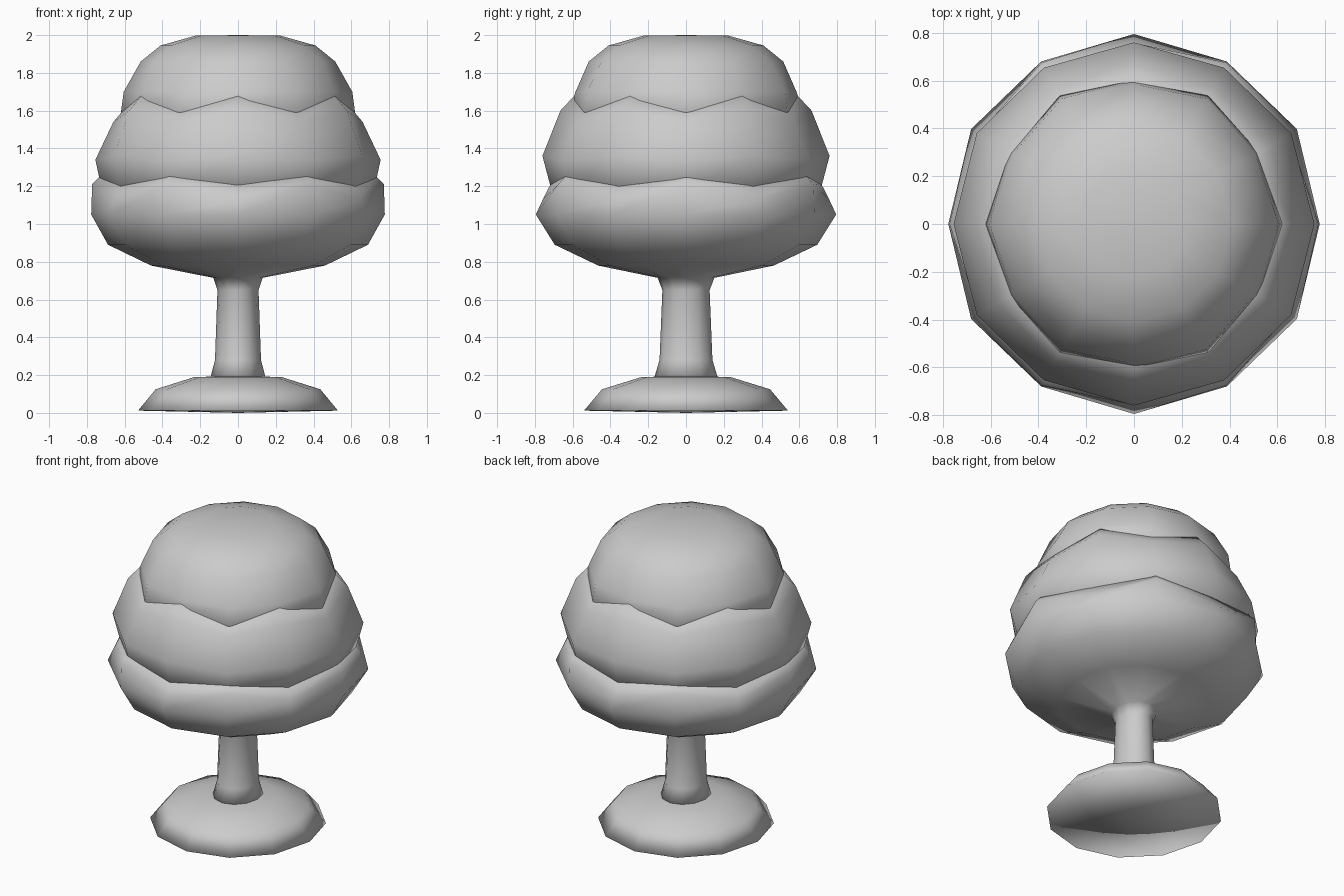
import bpy, bmesh
from math import cos, sin, pi

if "Cube" in bpy.data.objects:
    bpy.data.objects.remove(bpy.data.objects["Cube"])

SIDES = 12


def lathe(name, rings, bottom, top, sx=lambda z: 1.0):
    """Smooth 12-sided solid. A ring is (r, z) or (r, z, r_odd, z_odd) for scalloped rows."""
    bm = bmesh.new()
    rows = []
    for ring in rings:
        pair = (ring[:2], ring[-2:])
        row = []
        for k in range(SIDES):
            r, z = pair[k % 2]
            a = 2 * pi * k / SIDES
            row.append(bm.verts.new((r * sx(z) * cos(a), r * sin(a), z)))
        rows.append(row)
    low = bm.verts.new((0, 0, bottom))
    high = bm.verts.new((0, 0, top))
    for k in range(SIDES):
        n = (k + 1) % SIDES
        for a, b in zip(rows, rows[1:]):
            bm.faces.new((a[k], a[n], b[n], b[k]))
        bm.faces.new((low, rows[0][n], rows[0][k]))
        bm.faces.new((high, rows[-1][k], rows[-1][n]))
    bmesh.ops.recalc_face_normals(bm, faces=bm.faces)
    for f in bm.faces:
        f.smooth = True
    me = bpy.data.meshes.new(name)
    bm.to_mesh(me)
    bm.free()
    ob = bpy.data.objects.new(name, me)
    bpy.context.collection.objects.link(ob)
    return ob


# Foot disc
lathe("foot", [(0.54, 0.012), (0.445, 0.125), (0.235, 0.19)], 0.0, 0.195,
      lambda z: 0.98)

# Slightly oval stem flaring into the round bowl, with a scalloped rim
lathe("stem_and_bowl",
      [(0.17, 0.18), (0.14, 0.28), (0.125, 0.65), (0.15, 0.715),
       (0.465, 0.78), (0.695, 0.89), (0.785, 1.05, 0.795, 1.05),
       (0.78, 1.21, 0.758, 1.13), (0.735, 1.255, 0.72, 1.205),
       (0.6, 1.24, 0.6, 1.2)], 0.17, 1.22,
      lambda z: 0.87 if z < 0.75 else 0.99)

# Lower scoop
lathe("lower_scoop",
      [(0.6, 1.12), (0.725, 1.2, 0.715, 1.19), (0.755, 1.34, 0.76, 1.36),
       (0.66, 1.54, 0.665, 1.6), (0.61, 1.6, 0.59, 1.68)], 1.12, 1.66)

# Upper scoop with a flattened crown
lathe("upper_scoop",
      [(0.55, 1.5), (0.62, 1.59, 0.605, 1.64), (0.605, 1.7, 0.585, 1.7),
       (0.515, 1.86), (0.41, 1.945), (0.225, 1.997)], 1.5, 2.0)
